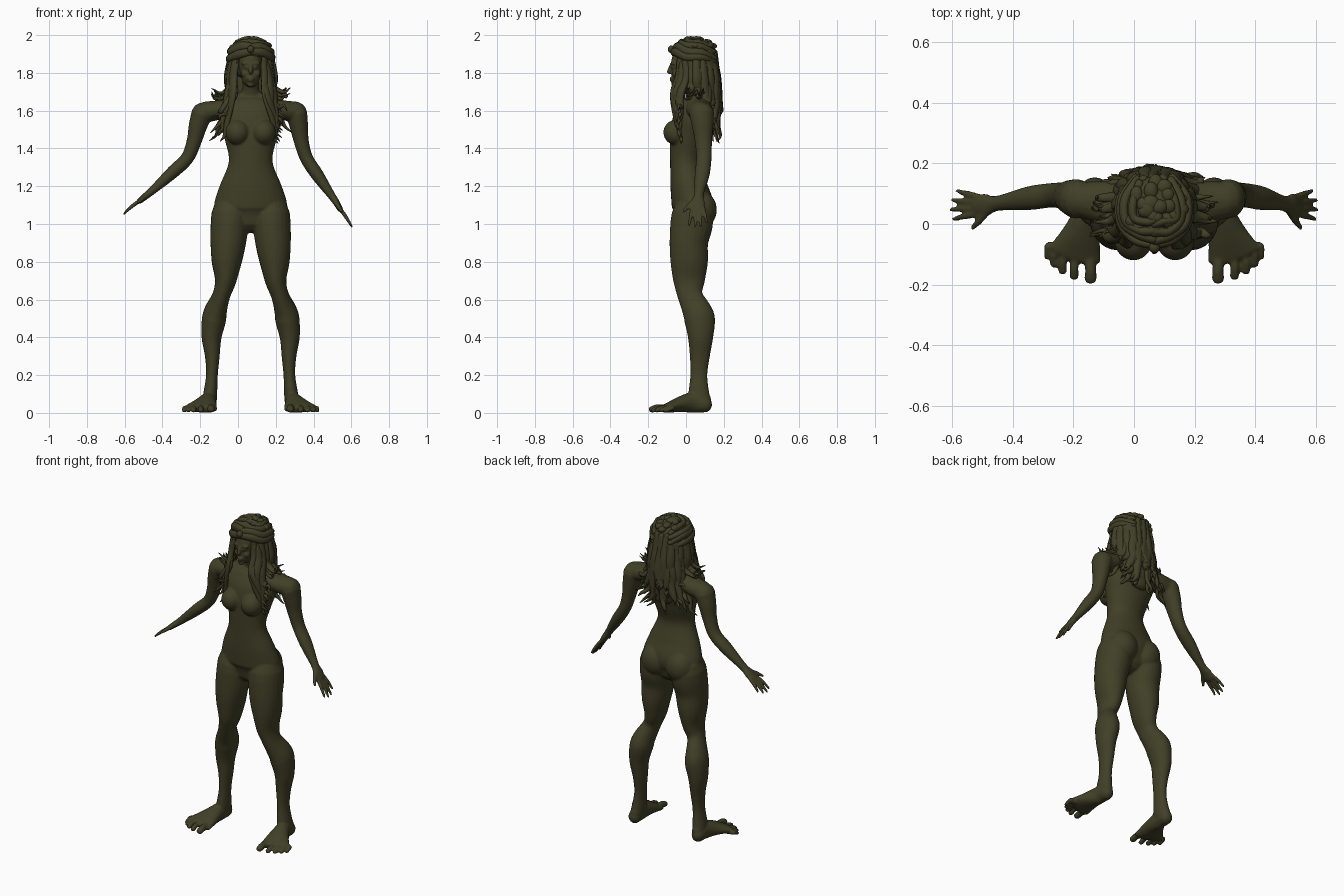
import bpy, bmesh, math, random
from mathutils import Vector, Matrix

random.seed(4)
if "Cube" in bpy.data.objects:
    bpy.data.objects.remove(bpy.data.objects["Cube"])

C = 0.067                      # the figure's own centre line
X, Y = Vector((1, 0, 0)), Vector((0, 1, 0))

olive = bpy.data.materials.new("dark olive")
olive.use_nodes = True
colour = (0.052, 0.050, 0.020, 1)
olive.diffuse_color = colour
shader = next(n for n in olive.node_tree.nodes if n.type == 'BSDF_PRINCIPLED')
shader.inputs["Base Color"].default_value = colour
shader.inputs["Roughness"].default_value = 0.7


def tube(bm, points, wide, steps=5, sides=16):
    """Smooth loft through (x, y, z, half width, half depth) with rounded ends."""
    p = [Vector(q) for q in points]
    p = [p[0] * 2 - p[1]] + p + [p[-1] * 2 - p[-2]]
    path = []
    for i in range(1, len(p) - 2):
        a, b, c, d = p[i - 1:i + 3]
        for k in range(steps):
            t = k / steps
            path.append((b * 2 + (c - a) * t + (a * 2 - b * 5 + c * 4 - d) * t * t
                         + (b * 3 - a - c * 3 + d) * t ** 3) * 0.5)
    path.append(p[-2])
    rings = []
    for i, q in enumerate(path):
        t = Vector((path[min(i + 1, len(path) - 1)] - path[max(i - 1, 0)])[:3]).normalized()
        rings.append((Vector(q[:3]), max(q[3], 0.001), max(q[4], 0.001), t))

    def cap(ring, sign):
        c, a, b, t = ring
        out = []
        for deg in (30, 55, 78):
            s, k = math.sin(math.radians(deg)), math.cos(math.radians(deg))
            out.append((c + t * sign * s * min(a, b), a * k, b * k, t))
        return out
    rings = cap(rings[0], -1)[::-1] + rings + cap(rings[-1], 1)
    loops = []
    for c, a, b, t in rings:
        u = (wide - t * wide.dot(t)).normalized()
        v = t.cross(u)
        loops.append([bm.verts.new(c + u * a * math.cos(f) + v * b * math.sin(f))
                      for f in (2 * math.pi * j / sides for j in range(sides))])
    for r, s in zip(loops, loops[1:]):
        for j in range(sides):
            k = (j + 1) % sides
            bm.faces.new((r[j], r[k], s[k], s[j]))
    bm.faces.new(loops[0][::-1])
    bm.faces.new(loops[-1])


def ball(bm, centre, size):
    m = Matrix.Translation(centre) @ Matrix.Diagonal((*size, 1))
    return bmesh.ops.create_uvsphere(bm, u_segments=24, v_segments=16, radius=1, matrix=m)["verts"]


def finish(bm, name):
    bmesh.ops.recalc_face_normals(bm, faces=bm.faces)
    for f in bm.faces:
        f.smooth = True
    mesh = bpy.data.meshes.new(name)
    bm.to_mesh(mesh)
    bm.free()
    mesh.materials.append(olive)
    ob = bpy.data.objects.new(name, mesh)
    bpy.context.collection.objects.link(ob)
    return ob


def fuse(ob, voxel, rounds):
    m = ob.modifiers.new("fuse", 'REMESH')
    m.mode, m.voxel_size, m.use_smooth_shade = 'VOXEL', voxel, True
    m = ob.modifiers.new("soften", 'SMOOTH')
    m.factor, m.iterations = 0.5, rounds


body = bmesh.new()

# Torso and neck
torso = [(.035, 1.04, .165, .09), (.035, 1.1, .193, .11), (.015, 1.2, .165, .098),
         (0, 1.33, .116, .084), (.015, 1.45, .138, .1), (.035, 1.55, .165, .105),
         (.05, 1.62, .15, .085), (.06, 1.67, .09, .055), (.05, 1.71, .046, .047),
         (.03, 1.78, .044, .048)]
tube(body, [(C, y, z, a, b) for y, z, a, b in torso], X, sides=32)

# Legs, feet and toes, listed for one side and mirrored
leg = [(.108, .035, 1.05, .1, .11), (.112, .028, .99, .1, .112), (.119, .015, .9, .094, .102),
       (.127, .017, .8, .08, .099), (.133, .016, .7, .057, .084), (.156, .022, .62, .047, .066),
       (.185, .058, .54, .06, .077), (.195, .073, .49, .064, .081), (.207, .077, .4, .053, .067),
       (.203, .073, .3, .039, .053), (.205, .068, .2, .031, .045), (.214, .068, .1, .037, .056),
       (.218, .075, .06, .038, .06)]
foot = [(.222, .1, .043, .038, .042), (.225, .04, .055, .042, .055),
        (.24, -.03, .045, .063, .042), (.262, -.1, .026, .09, .025)]
toes = [(.21, -.18, .021), (.264, -.172, .016), (.302, -.155, .015),
        (.33, -.133, .014), (.352, -.108, .012)]
for s in (-1, 1):
    tube(body, [(C + s * x, y, z, a, b) for x, y, z, a, b in leg], X, sides=24)
    tube(body, [(C + s * x, y, z, a, b) for x, y, z, a, b in foot], X)
    for x, y, r in toes:
        tube(body, [(C + s * (.262 + (x - .262) * .85), -.07, .022, r, r),
                    (C + s * x, y + .035, .026, r * .9, r),
                    (C + s * x, y, r * .9, r, r * .85)], X, sides=10)
    # Buttocks, breasts, collar and shoulder masses
    ball(body, (C + s * .085, .078, 1.075), (.09, .085, .1))
    ball(body, (C + s * .069, -.05, 1.485), (.064, .07, .068))
    tube(body, [(C + s * .05, .06, 1.66, .05, .04), (C + s * .15, .07, 1.61, .07, .05),
                (C + s * .24, .08, 1.592, .06, .056)], Y)
    # Brow, cheek and eyelid
    ball(body, (C + s * .025, -.066, 1.85), (.026, .014, .009))
    ball(body, (C + s * .032, -.052, 1.795), (.02, .022, .02))
    ball(body, (C + s * .025, -.069, 1.83), (.013, .01, .008))

# Head, jaw, nose, lips and chin
ball(body, (C, 0, 1.845), (.064, .08, .1))
ball(body, (C, -.025, 1.78), (.049, .052, .056))
tube(body, [(C, -.076, 1.845, .008, .01), (C, -.09, 1.805, .012, .013)], X, sides=10)
for z, w in ((1.771, .021), (1.76, .017)):
    ball(body, (C, -.075, z), (w, .012, .007))
ball(body, (C, -.062, 1.738), (.018, .016, .014))

# Arms: x, z and radius from shoulder to palm; each side has its own pose
arms = [[(-.19, 1.585, .06), (-.212, 1.52, .052), (-.232, 1.44, .042), (-.268, 1.35, .037),
         (-.345, 1.275, .036), (-.45, 1.18, .023), (-.49, 1.147, .026), (-.52, 1.122, .022)],
        [(.31, 1.585, .06), (.322, 1.52, .052), (.335, 1.44, .042), (.362, 1.35, .037),
         (.42, 1.26, .036), (.492, 1.155, .023), (.52, 1.115, .026), (.54, 1.08, .022)]]
depth = [.083, .088, .092, .095, .085, .068, .062, .06]
for arm, tip in zip(arms, ((-.603, 1.055), (.603, .985))):
    rows = []
    for i, ((x, z, r), y) in enumerate(zip(arm, depth)):
        rows.append((x, y, z, r * (1.5 if i > 5 else 1.1), r * (.7 if i > 5 else .95)))
    tube(body, rows, Y)
    palm = Vector((arm[-1][0], depth[-1], arm[-1][1]))
    reach = Vector((tip[0], depth[-1], tip[1])) - palm
    for i, length in enumerate((.9, 1, .95, .75)):
        k = i - 1.4
        a = palm + Y * k * .018 - reach * .15
        m = palm + Y * k * .025 + reach * length * .5
        e = palm + Y * k * .031 + reach * length
        m.z += .005
        tube(body, [(*a, .011, .011), (*m, .0105, .0105), (*e, .007, .007)], Y, sides=10)
    # Thumb
    a, m, e = (palm + Y * o + reach * f for o, f in ((-.015, -.45), (-.05, -.12), (-.072, .14)))
    tube(body, [(*a, .015, .014), (*m, .012, .012), (*e, .008, .008)], Y, sides=10)

for v in body.verts:
    v.co.z = max(v.co.z, 0)
fuse(finish(body, "body"), .006, 4)

# Hair cap, cut back around the face, and the mass behind the neck
hair = bmesh.new()
HC, HR = Vector((C, .045, 1.872)), Vector((.118, .122, .108))
for v in ball(hair, HC, HR):
    if v.co.z < 1.885 and v.co.y < -.02:
        v.co.y = -.02
tube(hair, [(C, .095, 1.86, .11, .075), (C, .1, 1.72, .105, .07), (C, .12, 1.6, .1, .058),
            (C, .13, 1.5, .06, .03)], X, sides=24)


def on_cap(az, el, grow=1.0):
    a, e = math.radians(az), math.radians(el)
    d = Vector((math.sin(a) * math.cos(e), -math.cos(a) * math.cos(e), math.sin(e)))
    return HC + Vector(d[i] * HR[i] * grow for i in range(3))


# Rolled locks swept back from the parting, and curls on the crown
for s in (-1, 1):
    for el, r in ((24, .019), (40, .021), (56, .02), (70, .018)):
        run = [(3, el), (35, el - 6), (70, el - 20), (110, el - 22), (150, el - 34)]
        rows = [(*on_cap(s * a, e + random.uniform(-5, 5)), r * (1, 1.2, 1.1, 1, .7)[i], r * .8)
                for i, (a, e) in enumerate(run)]
        tube(hair, rows, Vector((0, 0, 1)), sides=10)
for i in range(22):
    spot = on_cap(i * 137.5, random.uniform(35, 82), .98)
    ball(hair, spot, [random.uniform(.02, .03), random.uniform(.02, .03), .018])
ball(hair, (C, -.078, 1.925), (.018, .018, .02))

# Hanging locks: over the back, flicked off the shoulders, and down the chest
for layer in range(4):
    for k in range(17):
        th = math.radians(48 + 264 * (k + random.uniform(-.3, .3)) / 16)
        sx, cy = math.sin(th), -math.cos(th)
        jit = lambda w: random.uniform(-w, w)
        top, grow = random.uniform(1.84, 1.92), random.uniform(.92, 1.02)
        rows = [(C + sx * .105, .045 + cy * .11, top, .016, .012),
                (C + sx * .122 * grow + jit(.008), .05 + cy * .125 * grow, 1.78, .024, .014)]
        if abs(cy) < .35:      # side locks end on the shoulder
            z = random.uniform(1.66, 1.7)
            rows += [(C + sx * .125, .05 + cy * .12, z + .03, .02, .012),
                     (C + sx * random.uniform(.15, .2), .04 + cy * .14, z, .011, .008),
                     (C + sx * random.uniform(.18, .215), .04 + cy * .15, z + .025, .002, .002)]
        else:
            z = random.uniform(1.42, 1.6)
            front = cy < 0
            y = -.035 if front else .06 + cy * .115
            out = random.uniform(.15, .21) if front else random.uniform(.16, .22)
            rows += [(C + sx * .125 + jit(.015), (.02 if front else .06) + cy * .12, 1.68, .024, .013),
                     (C + sx * out * .85 + jit(.02), y + jit(.012), z * .55 + .74, .018, .011),
                     (C + sx * out + jit(.015), y + jit(.015), z + .03, .011, .008),
                     (C + sx * (out + .035) + jit(.02), y + jit(.01), z, .002, .002)]
        tube(hair, rows, Vector((math.cos(th), math.sin(th), 0)), steps=4, sides=8)
finish(hair, "hair")
